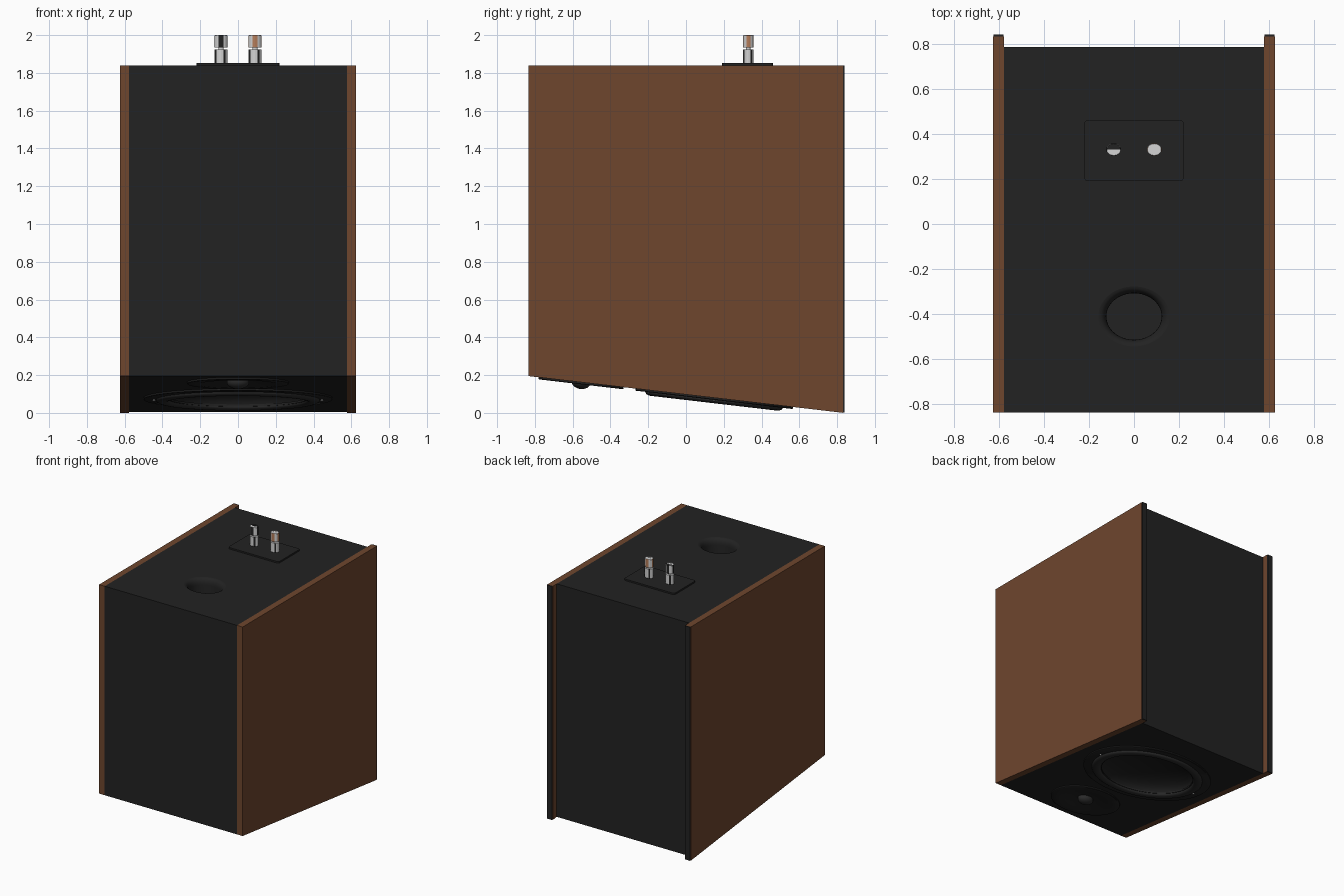
import bpy, bmesh, math
from mathutils import Matrix

if "Cube" in bpy.data.objects:
    bpy.data.objects.remove(bpy.data.objects["Cube"])


def mat(name, rgb):
    m = bpy.data.materials.new(name)
    m.diffuse_color = (*rgb, 1)
    m.use_nodes = True
    m.node_tree.nodes["Principled BSDF"].inputs["Base Color"].default_value = m.diffuse_color
    return m


BLACK = mat("black_vinyl", (0.0160, 0.0160, 0.0160))
WOOD = mat("walnut_brown", (0.158, 0.061, 0.027))
RUBBER = mat("rubber_grey", (0.024, 0.024, 0.024))
CONE = mat("cone_black", (0.012, 0.012, 0.012))
SILVER = mat("silver", (0.66, 0.66, 0.66))
COPPER = mat("copper_mark", (0.45, 0.20, 0.10))

HALF_Y, FRONT_Z, TOP_Z = 0.835, 0.195, 1.84
TILT = math.atan(FRONT_Z / (2 * HALF_Y))
STRETCH = 1.19          # round parts are wider in x than in y


def base_z(y):
    return FRONT_Z * (HALF_Y - y) / (2 * HALF_Y)


def on_baffle(y):
    """Frame on the sloped underside, local z pointing outward."""
    return (Matrix.Translation((0, y, base_z(y))) @ Matrix.Rotation(math.pi - TILT, 4, 'X')
            @ Matrix.Diagonal((STRETCH, 1, 1, 1)))


def finish(bm, name, mats, smooth=False):
    bmesh.ops.recalc_face_normals(bm, faces=bm.faces[:])
    me = bpy.data.meshes.new(name)
    bm.to_mesh(me)
    bm.free()
    for m in mats:
        me.materials.append(m)
    ob = bpy.data.objects.new(name, me)
    bpy.context.collection.objects.link(ob)
    if smooth:
        bpy.ops.object.select_all(action='DESELECT')
        ob.select_set(True)
        bpy.context.view_layer.objects.active = ob
        bpy.ops.object.shade_smooth_by_angle(angle=math.radians(35))
    return ob


def prism(name, profile, x0, x1, m):
    """Side profile in (y, z), extruded from x0 to x1."""
    bm = bmesh.new()
    f = bm.faces.new([bm.verts.new((x0, y, z)) for y, z in profile])
    ext = bmesh.ops.extrude_face_region(bm, geom=[f])
    bmesh.ops.translate(bm, vec=(x1 - x0, 0, 0),
                        verts=[v for v in ext['geom'] if isinstance(v, bmesh.types.BMVert)])
    return finish(bm, name, [m])


def lathe(name, profile, matrix, mats, segs=64, smooth=True, rule=None):
    """Spin (radius, height) points round local z; radius 0 makes a pole."""
    bm = bmesh.new()
    rings = []
    for r, h in profile:
        if r == 0:
            rings.append([bm.verts.new((0, 0, h))] * segs)
        else:
            rings.append([bm.verts.new((r * math.cos(math.tau * i / segs),
                                        r * math.sin(math.tau * i / segs), h)) for i in range(segs)])
    for k in range(len(rings) - 1):
        a, b = rings[k], rings[k + 1]
        for i in range(segs):
            j = (i + 1) % segs
            f = bm.faces.new(list(dict.fromkeys((a[i], a[j], b[j], b[i]))))
            if rule:
                f.material_index = rule(k, i)
    bm.transform(matrix)
    return finish(bm, name, mats, smooth)


def cut(target, cutter):
    cutter.hide_render = True
    cutter.display_type = 'WIRE'
    mod = target.modifiers.new(cutter.name, 'BOOLEAN')
    mod.operation, mod.solver, mod.object = 'DIFFERENCE', 'EXACT', cutter


# Cabinet body, its rear set back between the side panels
back = 0.785
cabinet = prism("cabinet", [(-HALF_Y, FRONT_Z), (-HALF_Y, TOP_Z), (back, TOP_Z), (back, base_z(back))],
                -0.576, 0.576, BLACK)

# Wooden side panels with black strips on their rear edges
for side, label in ((-1, "left"), (1, "right")):
    prism(label + "_side_panel", [(-HALF_Y, FRONT_Z), (-HALF_Y, TOP_Z), (0.832, TOP_Z), (0.832, base_z(0.832))],
          side * 0.576, side * 0.625, WOOD)
    prism(label + "_edge_strip", [(0.832, 0.001), (0.832, TOP_Z), (0.84, TOP_Z), (0.84, 0.001)],
          side * 0.578, side * 0.623, BLACK)

# Flared port in the top
port_frame = Matrix.Translation((0, -0.41, TOP_Z)) @ Matrix.Diagonal((STRETCH, 1, 1, 1))
flare = [(0.133 - 0.03 * math.sin(t * math.pi / 10), -0.05 * (1 - math.cos(t * math.pi / 10))) for t in range(6)]
cut(cabinet, lathe("port_cutter", [(0, 0.02), (0.133, 0.02)] + flare + [(0.103, -0.3), (0, -0.3)],
                   port_frame, [BLACK]))

# Woofer: flange, raised surround, concave cone
woofer = on_baffle(0.15)
cut(cabinet, lathe("woofer_cutter", [(0, 0.05), (0.31, 0.05), (0.31, -0.2), (0, -0.2)], woofer, [BLACK]))
lathe("woofer_flange", [(0.30, 0), (0.42, 0), (0.42, 0.008), (0.416, 0.011), (0.30, 0.011), (0.30, 0)],
      woofer, [BLACK])
roll = [(0.335 + 0.03 * math.cos(math.pi * t / 10), 0.012 + 0.017 * math.sin(math.pi * t / 10)) for t in range(11)]
lathe("woofer_surround", [(0.365, 0.005)] + roll + [(0.305, 0.0)], woofer, [RUBBER])
lathe("woofer_cone", [(0.308 * math.sin(t * math.pi / 20), 0.004 - 0.11 * math.cos(t * math.pi / 20))
                      for t in range(11)], woofer, [CONE])
# Small bright fixings at the surround's sides
for side in (-1, 1):
    lathe("woofer_fixing", [(0, 0.016), (0.006, 0.016), (0.006, 0.009), (0, 0.009)],
          woofer @ Matrix.Translation((side * 0.374, 0, 0)), [SILVER], 12)

# Tweeter: flange with shallow waveguide and a dome
tweeter = on_baffle(-0.555)
cut(cabinet, lathe("tweeter_cutter", [(0, 0.05), (0.17, 0.05), (0.17, -0.05), (0, -0.05)], tweeter, [BLACK]))
lathe("tweeter_flange", [(0.17, 0), (0.227, 0), (0.227, 0.008), (0.223, 0.011), (0.175, 0.011),
                         (0.14, 0.003), (0.10, -0.006), (0.065, -0.012), (0, -0.012)], tweeter, [BLACK])
lathe("tweeter_dome", [(0.05, -0.012)] + [(0.05 * math.cos(t * math.pi / 16), 0.036 * math.sin(t * math.pi / 16))
                                          for t in range(9)], tweeter, [RUBBER], 32)

# Terminal plate with rounded corners
bm = bmesh.new()
bmesh.ops.create_cube(bm, size=1, matrix=Matrix.Translation((0, 0.325, TOP_Z + 0.005))
                      @ Matrix.Diagonal((0.44, 0.27, 0.014, 1)))
corners = [e for e in bm.edges if abs(e.verts[0].co.z - e.verts[1].co.z) > 0.01]
bmesh.ops.bevel(bm, geom=corners, offset=0.015, segments=4, affect='EDGES', profile=0.5)
finish(bm, "terminal_plate", [BLACK])

# Binding posts: lower nut, thin neck, upper nut with coloured facets
for side, label, mark in ((-1, "negative", BLACK), (1, "positive", COPPER)):
    frame = Matrix.Translation((side * 0.09, 0.33, TOP_Z)) @ Matrix.Diagonal((STRETCH, 1, 1, 1))
    lathe(label + "_post_base", [(0, 0.01), (0.028, 0.01), (0.028, 0.085), (0.012, 0.085), (0.012, 0.096), (0, 0.096)],
          frame, [SILVER, BLACK], 16, False, lambda k, i: int(k == 1 and i % 4 == 1))
    lathe(label + "_post_cap", [(0, 0.095), (0.028, 0.095), (0.028, 0.157), (0.026, 0.16), (0.012, 0.16),
                                (0.012, 0.157), (0, 0.157)],
          frame, [SILVER, mark], 16, False,
          lambda k, i, s=side: int(k in (1, 2) and i % 4 in (0, 3) or (s < 0 and k >= 3 and i < 8)))
